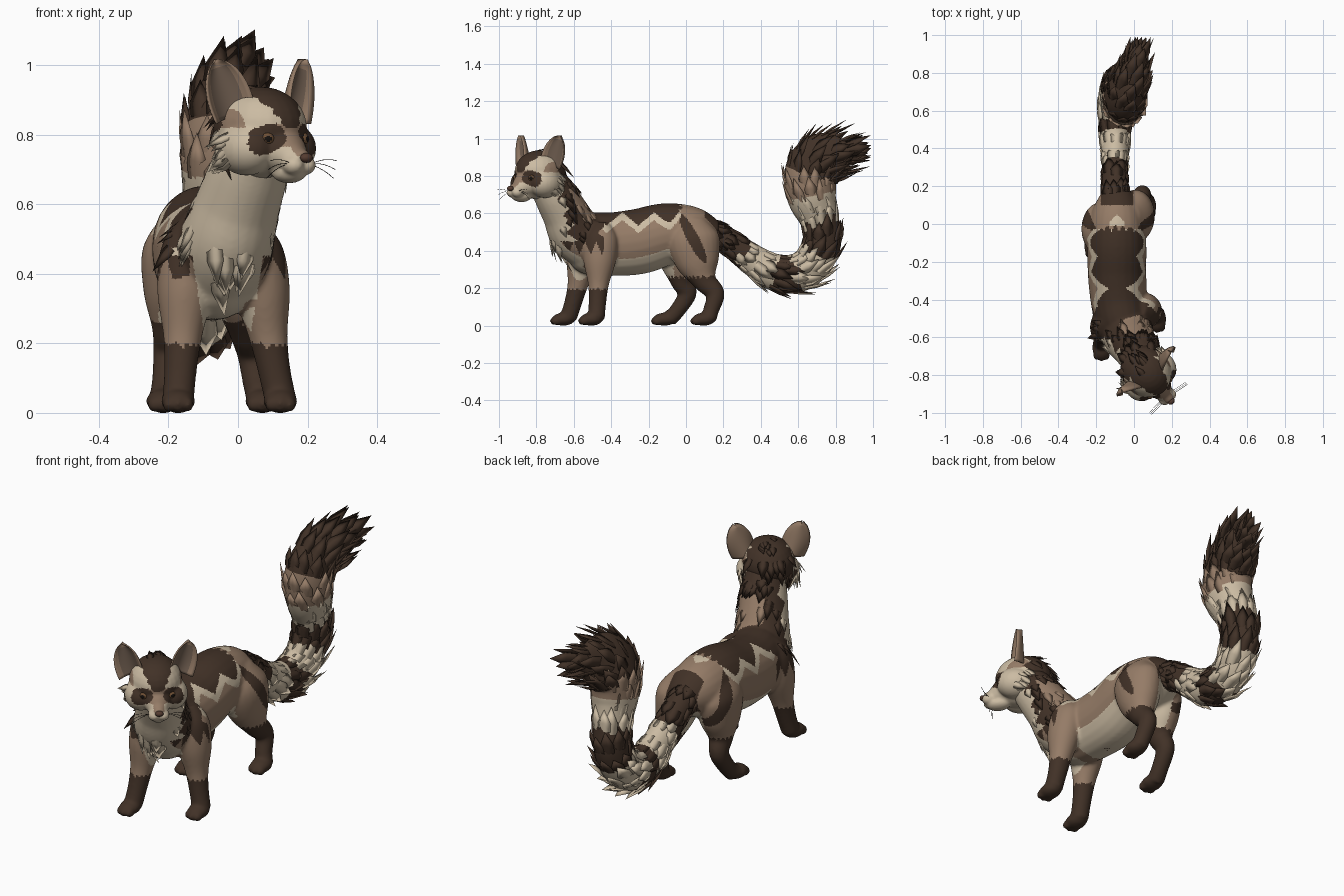
import bpy, bmesh, random
from math import sin, cos, pi, radians
from mathutils import Vector, Matrix
from mathutils.bvhtree import BVHTree

random.seed(4)
cube = bpy.data.objects.get("Cube")
if cube:
    bpy.data.objects.remove(cube)

# Flat colours
CREAM, BROWN, DARK, BLACK, EAR, NOSE, IRIS = range(7)
MATS = []
for name, col in (("cream fur", (.60, .50, .365)), ("brown fur", (.30, .20, .135)),
                  ("dark brown fur", (.053, .031, .02)), ("black", (.008, .006, .005)),
                  ("inner ear", (.18, .125, .09)), ("nose brown", (.09, .045, .03)),
                  ("iris brown", (.16, .08, .035))):
    m = bpy.data.materials.new(name)
    m.use_nodes = True
    m.diffuse_color = (*col, 1)
    bsdf = next(n for n in m.node_tree.nodes if n.type == 'BSDF_PRINCIPLED')
    bsdf.inputs["Base Color"].default_value = (*col, 1)
    bsdf.inputs["Roughness"].default_value = .9
    MATS.append(m)


def add(name, bm, matrix=Matrix()):
    """Turn a bmesh into a smooth object."""
    bmesh.ops.recalc_face_normals(bm, faces=bm.faces)
    for f in bm.faces:
        f.smooth = True
    me = bpy.data.meshes.new(name)
    bm.to_mesh(me)
    bm.free()
    me.transform(matrix)
    for mat in MATS:
        me.materials.append(mat)
    ob = bpy.data.objects.new(name, me)
    bpy.context.collection.objects.link(ob)
    return ob


def sample(path, u):
    """Smooth interpolation through (x, y, z, radius sideways, radius up)."""
    n = len(path) - 1
    u = min(max(u, 0), n)
    i = min(int(u), n - 1)
    t = u - i
    quad = zip(path[max(i - 1, 0)], path[i], path[i + 1], path[min(i + 2, n)])
    return [.5 * (2*b + (c-a)*t + (2*a-5*b+4*c-d)*t*t + (3*b-a-3*c+d)*t**3) for a, b, c, d in quad]


def frame(path, u):
    x, y, z, rx, ru = sample(path, u)
    tan = (Vector(sample(path, u + .02)[:3]) - Vector(sample(path, u - .02)[:3])).normalized()
    side = (Vector((1, 0, 0)) - tan * tan.x).normalized()
    return Vector((x, y, z)), tan, side * rx, tan.cross(side) * ru


def tube(bm, path, paint=lambda u: BROWN, seg=24, sub=6):
    steps = (len(path) - 1) * sub
    rings = []
    for i in range(steps + 1):
        p, _, a, b = frame(path, i / sub)
        rings.append([bm.verts.new(p + a * cos(2*pi*k/seg) + b * sin(2*pi*k/seg)) for k in range(seg)])
    for i in range(steps):
        for k in range(seg):
            j = (k + 1) % seg
            f = bm.faces.new((rings[i][k], rings[i][j], rings[i+1][j], rings[i+1][k]))
            f.material_index = paint((i + .5) / sub)
    for ring, u in ((rings[0], 0), (rings[-1], len(path) - 1)):
        bm.faces.new(ring).material_index = paint(u)


def ball(bm, loc, radii):
    mat = Matrix.Translation(loc) @ Matrix.Diagonal(radii).to_4x4()
    bmesh.ops.create_uvsphere(bm, u_segments=24, v_segments=14, radius=1, matrix=mat)


def tuft(bm, base, way, normal, length, width, mat):
    """Flattened, pointed lock of fur."""
    way = way.normalized()
    side = way.cross(normal).normalized()
    out = side.cross(way)
    loops = []
    for t, w in ((0, .9), (.4, 1)):
        c = base + way * length * t + out * width * .12 * t
        loops.append([bm.verts.new(c + v * width * w) for v in (side, out * .2, -side, out * -.2)])
    tip = bm.verts.new(base + way * length)
    for k in range(4):
        j = (k + 1) % 4
        for f in (bm.faces.new((loops[0][k], loops[0][j], loops[1][j], loops[1][k])),
                  bm.faces.new((loops[1][k], loops[1][j], tip))):
            f.material_index = mat


def skin(ob, paint, voxel):
    """Fuse overlapping volumes, then colour each face by position and normal."""
    mod = ob.modifiers.new("fuse", 'REMESH')
    mod.mode, mod.voxel_size = 'VOXEL', voxel
    mod = ob.modifiers.new("soften", 'SMOOTH')
    mod.factor, mod.iterations = .5, 12
    bpy.context.view_layer.update()
    me = bpy.data.meshes.new_from_object(ob.evaluated_get(bpy.context.evaluated_depsgraph_get()))
    ob.modifiers.clear()
    ob.data = me
    me.materials.clear()
    for mat in MATS:
        me.materials.append(mat)
    for p in me.polygons:
        p.use_smooth = True
        p.material_index = paint(p.center, p.normal)
    return BVHTree.FromPolygons([v.co for v in me.vertices], [p.vertices[:] for p in me.polygons])


def scatter(bm, ob, tree, count, low, high, ray, way, length, width):
    """Locks cast onto a surface, taking its colour."""
    for _ in range(count):
        start = Vector([random.uniform(a, b) for a, b in zip(low, high)])
        hit, n, face, _ = tree.ray_cast(start, Vector(ray))
        if hit:
            d = Vector(way)
            d = (d - n * d.dot(n)).normalized() + n * .12
            tuft(bm, hit - n * width * .25, d, n, length * random.uniform(.7, 1.2), width,
                 ob.data.polygons[face].material_index)


def zig(t, period):
    return abs((t / period) % 1 * 2 - 1)


# Body, neck and legs
bm = bmesh.new()
tube(bm, [(-.09, .17, .48, .08, .075), (-.09, .06, .49, .135, .14), (-.09, -.1, .49, .155, .165),
          (-.09, -.25, .45, .155, .175), (-.08, -.4, .435, .15, .17), (-.06, -.53, .44, .14, .165),
          (-.05, -.6, .45, .1, .12)])
tube(bm, [(-.06, -.5, .43, .14, .15), (-.03, -.59, .5, .135, .145), (0, -.645, .6, .122, .125),
          (.035, -.7, .7, .112, .115), (.065, -.75, .78, .09, .1)])
FRONT = [(0, .55, .03, .04), (0, .47, .075, .09), (0, .35, .08, .088), (0, .22, .056, .056), (0, .12, .047, .047),
         (0, .04, .046, .046)]
HIND = [(0, .57, .04, .07), (0, .47, .1, .14), (.02, .34, .09, .118), (.05, .24, .058, .065), (.1, .17, .046, .05),
        (.07, .08, .042, .042), (.05, .035, .044, .044)]
for shape, x0, x1, y0, y1 in ((FRONT, .035, .122, -.45, -.48), (FRONT, -.14, -.172, -.5, -.63),
                              (HIND, -.01, .07, .03, .07), (HIND, -.165, -.215, 0, -.14)):
    leg = []
    for i, (dy, z, rx, ry) in enumerate(shape):
        t = i / (len(shape) - 1)
        leg.append((x0 + (x1 - x0) * t, y0 + (y1 - y0) * t + dy, z, rx, ry))
    tube(bm, leg)
    x, y = leg[-1][:2]
    ball(bm, (x, y - .025, .034), (.05, .062, .035))
    for dx in (-.027, 0, .027):
        ball(bm, (x + dx, y - .073 + abs(dx) * .3, .024), (.018, .026, .023))
body = add("body", bm)


def paint_body(c, n):
    x, y, z = c
    dx = abs(x + (.09 if y > -.2 else .09 + (y + .2) * .1))
    if z < (.185 if y < -.33 else .25) + .02 * zig(x + y, .03):
        return DARK
    edge = -.645 + .05 * zig(z, .09) + max(0, .5 - z) * .5 - max(0, z - .55) * .35
    if y < edge and (z > .45 or abs(x + .03) < .03 + z * .16):
        return CREAM
    if z > .73:
        return DARK
    if z > .57 and y < -.46 and n.y > .6:
        return BROWN
    if z > .38 + .07 * zig(y, .06) and y < edge + .17 and y < -.44:
        return DARK
    if n.z < -.4 and z < .42 and -.42 < y < -.06 and dx < .14:
        return CREAM
    if dx < .075 and z < .47 and y > .02:
        return CREAM
    h = .535 + .07 * zig(y, .17) + max(0, y + .12) * .4
    if -.5 < y < .0 - .04 * zig(x, .04) and z > h:
        return DARK
    if -.47 < y < -.03 and z > h - .04:
        return CREAM
    if -.01 <= y < .05 - dx and dx < .04 and z > .55:
        return CREAM
    if y > .1 and z > .43 and dx < .085:
        return DARK
    leaf = .035 * sin(pi * (z - .33) / .27) ** .5 if .33 < z < .6 else 0
    if abs(y + .04 - (.62 - z) * .5) < leaf and dx > .06:
        return DARK
    return BROWN


tree = skin(body, paint_body, .0075)
bm = bmesh.new()
scatter(bm, body, tree, 9, (-.08, -1.2, .36), (.05, -1.2, .5), (0, 1, 0), (0, -.1, -1), .12, .026)
for s in (-1, 1):
    scatter(bm, body, tree, 18, (s, -.68, .48), (s, -.5, .72), (-s, 0, 0), (0, .45, -1), .1, .023)
scatter(bm, body, tree, 12, (-.03, 0, .66), (.1, 0, .8), (0, -1, 0), (0, .3, -1), .1, .028)
add("body_fur", bm)

# Head, turned toward its left
HEAD = Matrix.Translation((.076, -.795, .8)) @ Matrix.Rotation(radians(40), 4, 'Z')
bm = bmesh.new()
ball(bm, (0, .02, .02), (.128, .145, .118))
for s in (-1, 1):
    ball(bm, (s * .075, -.01, -.04), (.078, .095, .078))
    ball(bm, (s * .022, -.155, -.088), (.03, .034, .028))
tube(bm, [(0, 0, -.03, .1, .1), (0, -.075, -.045, .078, .075), (0, -.135, -.07, .047, .046), (0, -.18, -.076, .028, .028)])
ball(bm, (0, -.11, -.11), (.042, .06, .03))
head = add("head", bm)


def paint_head(c, n):
    x, y, z = abs(c.x), c.y, c.z
    if y > .035 + .04 * zig(z, .06) or (z > .105 and y > -.02):
        return CREAM if n.z < -.6 else DARK
    if ((x - .076) / .048) ** 2 + ((z + .012 + (x - .07) * .3) / .04) ** 2 < 1 + .25 * zig(x + z, .02) and y < -.02:
        return DARK
    if z > .02 and x < .012 + (z - .01) * .55 + .012 * zig(z, .03):
        return DARK
    if x < (.045 if z > -.035 else .026) and -.062 < z < .03 and y < -.06:
        return BROWN
    if z > .02 and x > .112:
        return BROWN
    return CREAM


tree = skin(head, paint_head, .0055)
bm = bmesh.new()
for s in (-1, 1):
    scatter(bm, head, tree, 16, (s, -.02, -.1), (s, .08, .01), (-s, 0, 0), (s * .3, .8, -.55), .085, .018)
scatter(bm, head, tree, 18, (-.11, 1, -.06), (.11, 1, .1), (0, -1, 0), (0, .3, -1), .1, .026)
scatter(bm, head, tree, 8, (-.05, -.02, 1), (.05, .1, 1), (0, 0, -1), (0, 1, .1), .07, .018)
add("head_fur", bm, HEAD)
head.data.transform(HEAD)

# Eyes, set into the face
for s, side in ((-1, "right"), (1, "left")):
    hit = tree.ray_cast(Vector((s * .07, -1, -.012)), Vector((0, 1, 0)))[0]
    look = Vector((s * .5, -.86, 0))
    centre = hit - look * .012
    bm = bmesh.new()
    ball(bm, centre, (.022, .022, .02))
    for f in bm.faces:
        d = (f.calc_center_median() - centre).normalized().dot(look)
        f.material_index = BLACK if d > .88 or d < .55 else IRIS
    add(side + "_eye", bm, HEAD)

# Nose
bm = bmesh.new()
ball(bm, (0, -.188, -.067), (.02, .016, .014))
for f in bm.faces:
    f.material_index = NOSE
add("nose", bm, HEAD)

# Ears, cupped shells with a darker hollow
for s, side in ((-1, "right"), (1, "left")):
    place = HEAD @ Matrix.Translation((s * .114, 0, .05)) @ Matrix.Rotation(radians(s * 20), 4, 'Z') \
        @ Matrix.Rotation(radians(s * 18), 4, 'Y')
    bm = bmesh.new()
    grid = []
    for j in range(15):
        v = j / 14
        w = .07 * (1 - v ** 2) ** .7 * (.85 + .4 * v) + .003
        grid.append([bm.verts.new((w * u / 6, .03 - .05 * (u / 6) ** 2 * (1 - v * .6) - .02 * v, .175 * v))
                     for u in range(-6, 7)])
    for low, high in zip(grid, grid[1:]):
        for k in range(12):
            bm.faces.new((low[k], low[k+1], high[k+1], high[k]))
    hollow = {v for row in grid[:-2] for v in row[2:-2]}
    for g in bmesh.ops.extrude_face_region(bm, geom=bm.faces[:])["geom"]:
        if isinstance(g, bmesh.types.BMVert):
            g.co.y += .012
    for f in bm.faces:
        f.material_index = EAR if all(v in hollow for v in f.verts) else BROWN
    add(side + "_ear", bm, place)

# Whiskers
cu = bpy.data.curves.new("whiskers", 'CURVE')
cu.dimensions, cu.bevel_depth = '3D', .0009
for s in (-1, 1):
    for k in range(3):
        sp = cu.splines.new('POLY')
        sp.points.add(5)
        for i, p in enumerate(sp.points):
            t = i / 5
            p.co = (*(HEAD @ Vector((s * (.035 + .09 * t), -.165 - .01 * t + k * .008,
                                     -.085 + (.04 - k * .025) * t - .03 * t * t))), 1)
cu.materials.append(MATS[BLACK])
bpy.context.collection.objects.link(bpy.data.objects.new("whiskers", cu))

# Ringed tail with overlapping locks
TAIL = [(-.09, .08, .51, .08, .08), (-.1, .2, .465, .07, .072), (-.1, .33, .37, .07, .08),
        (-.1, .46, .29, .078, .098), (-.1, .58, .278, .085, .104), (-.09, .67, .33, .085, .104),
        (-.08, .725, .44, .085, .104), (-.07, .715, .56, .085, .104), (-.055, .675, .68, .108, .13),
        (-.05, .665, .78, .112, .142), (-.04, .7, .86, .095, .15), (-.01, .78, .91, .065, .13), (.015, .87, .935, .025, .05)]


def band(u):
    for limit, mat in ((2, DARK), (3.1, CREAM), (4.1, DARK), (5.7, CREAM), (7.1, DARK), (8.2, CREAM), (9.3, BROWN)):
        if u < limit:
            return mat
    return DARK


bm = bmesh.new()
tube(bm, TAIL, band)
for i in range(19):
    for k in range(11):
        u = .6 + i * .62 + random.uniform(-.15, .15)
        p, tan, a, b = frame(TAIL, u)
        ang = 2 * pi * (k + .5 * (i % 2) + random.uniform(-.2, .2)) / 11
        out = a * cos(ang) + b * sin(ang)
        n = out.normalized()
        size = .09 if u < 2 else .13 if u < 9.5 else .15
        tuft(bm, p + out * .94, tan + n * (.06 if u < 2 else .15), n, size * random.uniform(.75, 1.15),
             .034, band(u + .5))
for v in bm.verts:
    v.co.y = min(v.co.y, .99)
add("tail", bm)
